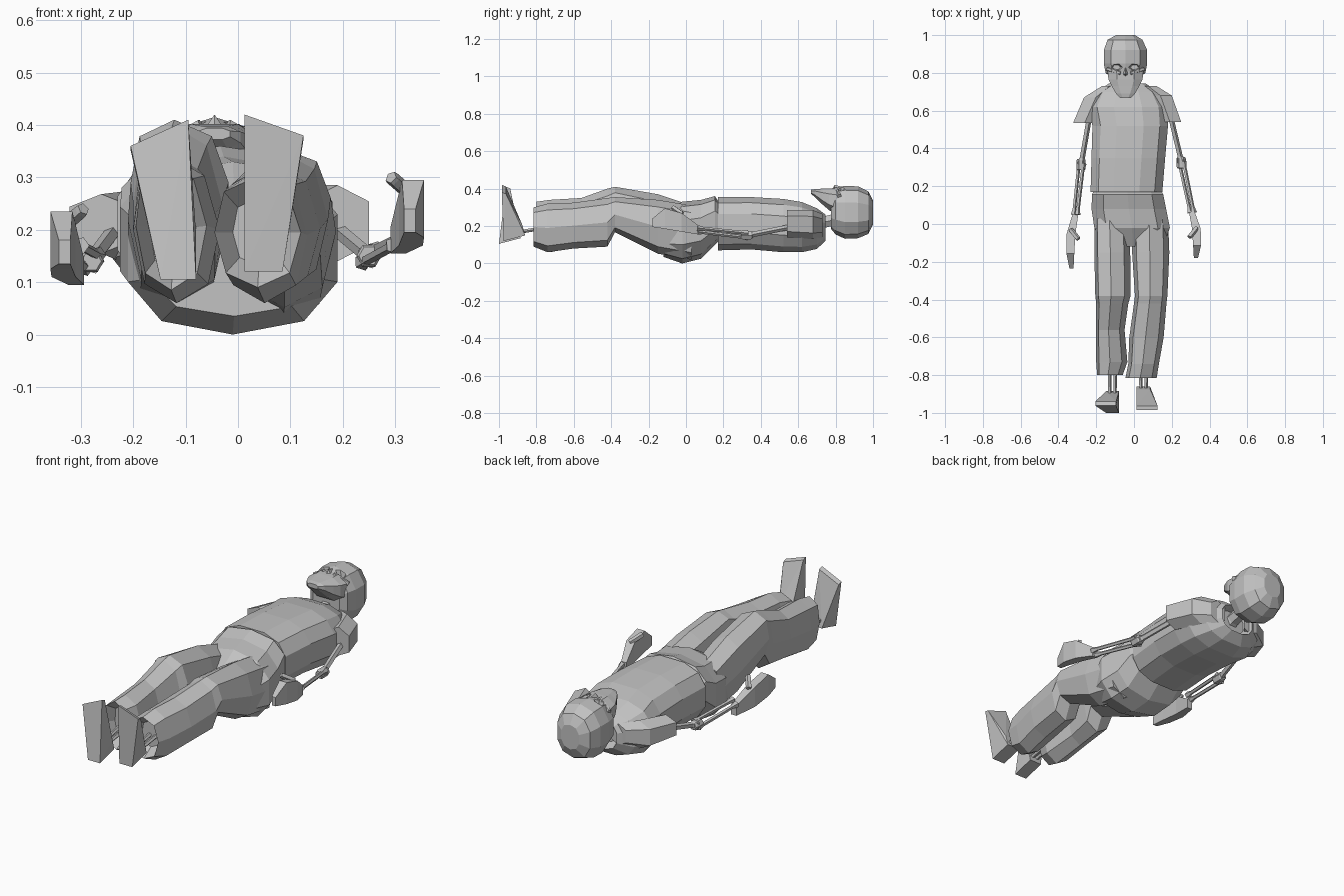
import bpy, bmesh, math
from mathutils import Vector

cube = bpy.data.objects.get("Cube")
if cube:
    bpy.data.objects.remove(cube, do_unlink=True)

grey = bpy.data.materials.new("plain grey")
grey.use_nodes = True
tone = (0.54, 0.54, 0.54, 1)
grey.diffuse_color = tone
grey.node_tree.nodes["Principled BSDF"].inputs["Base Color"].default_value = tone


def finish(name, bm):
    bmesh.ops.recalc_face_normals(bm, faces=bm.faces)
    mesh = bpy.data.meshes.new(name)
    bm.to_mesh(mesh)
    bm.free()
    mesh.materials.append(grey)
    obj = bpy.data.objects.new(name, mesh)
    bpy.context.collection.objects.link(obj)
    return obj


def skin(name, rings):
    """Join rings of points into a closed faceted body."""
    bm = bmesh.new()
    rows = [[bm.verts.new(p) for p in ring] for ring in rings]
    n = len(rows[0])
    for a, b in zip(rows, rows[1:]):
        for i in range(n):
            j = (i + 1) % n
            bm.faces.new((a[i], a[j], b[j], b[i]))
    bm.faces.new(rows[0])
    bm.faces.new(rows[-1])
    return finish(name, bm)


def loft(name, rows, sides=8, power=0.85, lean=0, phase=0.5):
    """Rows are (y, low x, high x, low z, high z) outlines; lean shifts the top sideways."""
    def soft(v):
        return math.copysign(abs(v) ** power, v) if abs(v) > 1e-6 else 0
    angles = [math.tau * (i + phase) / sides for i in range(sides)]
    mc = max(soft(math.cos(a)) for a in angles)
    ms = max(soft(math.sin(a)) for a in angles)
    rings = []
    for y, x0, x1, z0, z1 in rows:
        ring = []
        for a in angles:
            c, s = soft(math.cos(a)) / mc, soft(math.sin(a)) / ms
            ring.append(((x0 + x1) / 2 + (x1 - x0) / 2 * c + lean * max(s, 0), y,
                         (z0 + z1) / 2 + (z1 - z0) / 2 * s))
        rings.append(ring)
    return skin(name, rings)


def bone(name, start, end, r, flare=1.7, sides=5):
    """Thin shaft with knobbed ends."""
    p, q = Vector(start), Vector(end)
    turn = (q - p).to_track_quat('Z', 'Y')
    rings = []
    for t, k in ((0, flare), (0.12, 1), (0.88, 1), (1, flare)):
        rings.append([p.lerp(q, t) + turn @ Vector((r * k * math.cos(math.tau * i / sides),
                                                    r * k * math.sin(math.tau * i / sides), 0))
                      for i in range(sides)])
    return skin(name, rings)


def hull(name, points):
    bm = bmesh.new()
    for p in points:
        bm.verts.new(p)
    bmesh.ops.convex_hull(bm, input=bm.verts)
    return finish(name, bm)


# Head, with sunken eye sockets
HX = -0.045
skull = loft("skull", [(1.0, -.095, .005, .21, .335), (.975, -.14, .045, .158, .385),
                       (.92, -.16, .07, .135, .412), (.85, -.16, .07, .132, .415),
                       (.80, -.15, .06, .155, .405), (.775, -.12, .03, .185, .37)], 10)


def socket(x, y, rx, ry):
    rings = [[(x + rx * k * math.cos(math.tau * i / 6), y + ry * k * math.sin(math.tau * i / 6), z)
              for i in range(6)] for k, z in ((.6, .375), (1.2, .44))]
    cutter = skin("socket_cutter", rings)
    mod = skull.modifiers.new("socket", 'BOOLEAN')
    mod.operation = 'DIFFERENCE'
    mod.solver = 'EXACT'
    mod.object = cutter
    bpy.context.view_layer.objects.active = skull
    bpy.ops.object.modifier_apply(modifier=mod.name)
    bpy.data.objects.remove(cutter, do_unlink=True)


for s in (-1, 1):
    socket(HX + s * .048, .83, .036, .022)
    bone("cheekbone", (HX + s * .025, .798, .40), (HX + s * .095, .82, .36), .012, 1, 6)
hull("nose", [(HX, .85, .405), (HX - .02, .79, .39), (HX + .02, .79, .39),
              (HX, .795, .42), (HX, .775, .39)])

# Jaw juts toward the chest
loft("jaw", [(.81, -.14, .05, .26, .402), (.765, -.135, .045, .285, .402),
             (.73, -.118, .028, .315, .40), (.69, -.095, .005, .355, .398),
             (.668, -.075, -.015, .372, .394)], 8, .8)

# Neck
bone("neck", (HX, .69, .21), (HX, .82, .24), .035, 1.15, 6)

# Shirt with an open collar, and sleeves
loft("shirt", [(.17, -.23, .15, .07, .355), (.35, -.225, .165, .075, .355),
               (.52, -.22, .18, .06, .345), (.62, -.24, .175, .06, .328),
               (.70, -.20, .13, .078, .295), (.745, -.13, .06, .12, .262),
               (.70, -.11, .04, .14, .25)], 12, .78)
loft("right_sleeve", [(.73, -.17, -.09, .15, .26), (.67, -.265, -.14, .13, .275),
                      (.535, -.322, -.20, .155, .268)], 6, .8)
loft("left_sleeve", [(.73, .03, .12, .14, .265), (.68, .08, .20, .13, .285),
                     (.54, .13, .25, .14, .285)], 6, .8)

# Trousers, with hollow cuffs
loft("hips", [(.175, -.215, .145, .12, .33), (.155, -.222, .155, .10, .36),
              (.08, -.225, .17, .025, .34), (-.02, -.21, .19, 0, .33),
              (-.12, -.17, .155, .035, .27)], 10, .8)
loft("right_trouser_leg", [(.03, -.21, -.03, .04, .31), (-.15, -.21, -.02, .065, .37),
                           (-.38, -.205, -.018, .17, .41), (-.42, -.20, -.03, .10, .40),
                           (-.56, -.20, -.05, .09, .35), (-.73, -.20, -.035, .06, .34),
                           (-.80, -.195, -.06, .085, .33), (-.75, -.17, -.08, .12, .29)],
     8, .88, -.01, 0)
loft("left_trouser_leg", [(.03, -.01, .18, .02, .31), (-.15, -.01, .187, .052, .34),
                          (-.38, .005, .177, .167, .355), (-.42, 0, .172, .09, .35),
                          (-.60, -.025, .157, .08, .325), (-.74, -.03, .132, .06, .32),
                          (-.815, -.045, .12, .09, .30), (-.76, -.01, .09, .13, .26)],
     8, .88, -.005, 0)

# Ankle bones and upright shoes
for side, x in (("right", -.115), ("left", .05)):
    for off in (-.018, .018):
        bone(side + "_shin_bone", (x + off, -.70, .20), (x + off * .7, -.91, .165), .01)


def shoe(name, toe_y, heel_y, toe_a, toe_b, heel_a, heel_b, heel_z):
    points = []
    for x, z in (toe_a, toe_b):
        points += [(x, toe_y, z), (x, toe_y + .022, z - .008)]
    for x in (heel_a, heel_b):
        points += [(x, heel_y, heel_z), (x, heel_y + .115, heel_z + .03),
                   (x, heel_y + .10, heel_z + .085)]
    hull(name, points)


shoe("right_shoe", -.962, -1, (-.205, .36), (-.095, .41), -.148, -.08, .105)
shoe("left_shoe", -.985, -.975, (.012, .42), (.125, .38), .012, .085, .12)

# Arms: one upper bone, an elbow knob and two forearm bones each
ARMS = (("right", (-.235, .58, .20), (-.28, .32, .14), (-.31, .05, .16)),
        ("left", (.19, .58, .20), (.25, .33, .15), (.307, .06, .18)))
for side, shoulder, elbow, wrist in ARMS:
    bone(side + "_upper_arm_bone", shoulder, elbow, .015)
    e, w = Vector(elbow), Vector(wrist)
    bone(side + "_elbow", e + Vector((0, .025, 0)), e - Vector((0, .035, 0)), .024, .8, 6)
    for off in (-.012, .012):
        shift = Vector((off, 0, off))
        bone(side + "_forearm_bone", e + shift, w + shift * .8, .01)


# Hands: flat upright palm, tapering fingers and thumb
def hand(side, s, wrist, length, drop):
    x, y, z = wrist
    rows = [(.02, -.016, .014, -.025, .025), (-.35, 0, .046, -.01, .09),
            (-.72, .006, .048, .005, .115), (-1, .01, .032, .015, .06)]
    placed = []
    for t, a, b, low, high in rows:
        ends = sorted((x + s * a, x + s * b))
        placed.append((y + t * length, *ends, z + low - drop, z + high - drop))
    loft(side + "_hand", placed, 4)
    bone(side + "_thumb", (x + s * .025, y - .08, z + .085 - drop),
         (x - s * .015, y - .13, z + .12 - drop), .014, .9)


hand("right", -1, ARMS[0][3], .285, .04)
hand("left", 1, ARMS[1][3], .24, 0)
